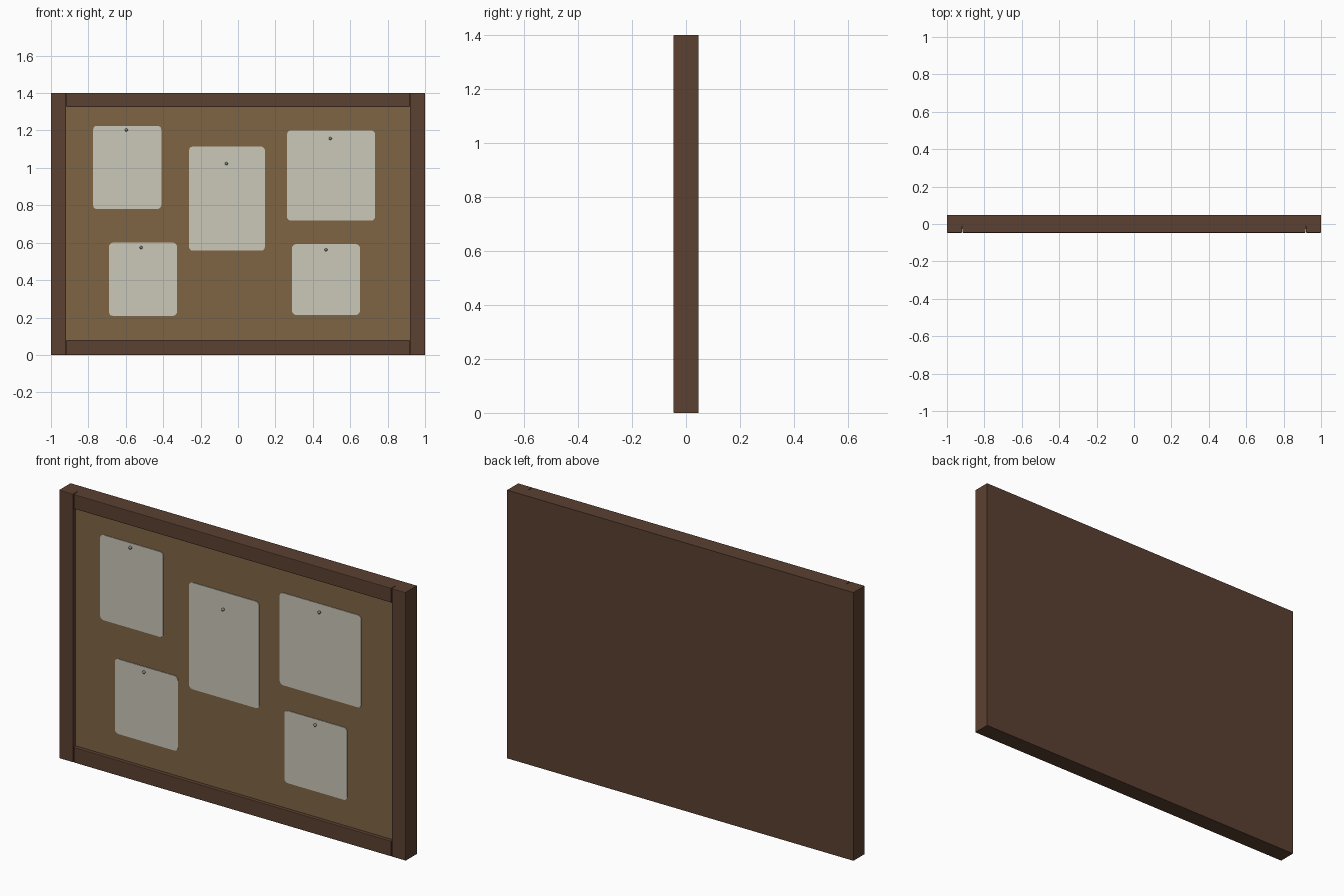
import bpy, bmesh, math
from mathutils import Matrix, Vector

if "Cube" in bpy.data.objects:
    bpy.data.objects.remove(bpy.data.objects["Cube"])


def mat(name, rgb):
    m = bpy.data.materials.new(name)
    m.diffuse_color = (*rgb, 1)
    m.use_nodes = True
    m.node_tree.nodes["Principled BSDF"].inputs["Base Color"].default_value = m.diffuse_color
    return m


WOOD = mat("dark wood", (0.105, 0.052, 0.031))
CORK = mat("cork", (0.21, 0.13, 0.06))
PAPER = mat("paper", (0.60, 0.57, 0.48))
PIN = mat("pin grey", (0.25, 0.25, 0.24))


def finish(bm, name, m):
    bmesh.ops.recalc_face_normals(bm, faces=bm.faces)
    me = bpy.data.meshes.new(name)
    bm.to_mesh(me)
    bm.free()
    me.materials.append(m)
    ob = bpy.data.objects.new(name, me)
    bpy.context.collection.objects.link(ob)
    return ob


def box(name, x, y, z, m, bevel=0.0):
    bm = bmesh.new()
    bmesh.ops.create_cube(bm, size=1)
    for v in bm.verts:
        v.co = Vector((x[v.co.x > 0], y[v.co.y > 0], z[v.co.z > 0]))
    if bevel:  # soften only the front edges
        edges = [e for e in bm.edges if all(v.co.y < y[0] + 1e-5 for v in e.verts)]
        bmesh.ops.bevel(bm, geom=edges, offset=bevel, segments=2, profile=0.5, affect='EDGES')
    return finish(bm, name, m)


F, B = -0.047, 0.047      # front and back of the frame
BACK, CORK_Y = -0.012, -0.028
H, W = 1.4, 0.92

# Backing and cork surface
box("backing_board", (-1, 1), (BACK, B), (0, H), WOOD)
box("cork_board", (-W - 0.001, W + 0.001), (CORK_Y, BACK + 0.005), (0.07, 1.335), CORK)

# Frame bars
box("left_stile", (-1, -W), (F, BACK), (0, H), WOOD, 0.003)
box("right_stile", (W, 1), (F, BACK), (0, H), WOOD, 0.003)
box("bottom_rail", (-W + 0.003, W - 0.003), (F, BACK), (0, 0.08), WOOD, 0.003)
box("top_rail", (-W + 0.003, W - 0.003), (F, BACK), (1.325, H), WOOD, 0.003)


# Rounded sheet of paper
def sheet(name, x0, x1, z0, z1, r=0.02, t=0.004):
    bm = bmesh.new()
    corners = [(x1 - r, z1 - r), (x0 + r, z1 - r), (x0 + r, z0 + r), (x1 - r, z0 + r)]
    verts = []
    for i, (cx, cz) in enumerate(corners):
        for k in range(4):
            a = math.radians(90 * i + 30 * k)
            verts.append(bm.verts.new((cx + r * math.cos(a), CORK_Y + 0.001, cz + r * math.sin(a))))
    face = bm.faces.new(verts)
    ext = bmesh.ops.extrude_face_region(bm, geom=[face])
    moved = [g for g in ext["geom"] if isinstance(g, bmesh.types.BMVert)]
    bmesh.ops.translate(bm, verts=moved, vec=(0, -t, 0))
    finish(bm, name, PAPER)


# Round push pin
def pin(name, x, z, r=0.008):
    bm = bmesh.new()
    bmesh.ops.create_uvsphere(bm, u_segments=12, v_segments=8, radius=r,
                              matrix=Matrix.Translation((x, CORK_Y - 0.008, z)))
    for f in bm.faces:
        f.smooth = True
    finish(bm, name, PIN)


notes = [
    (-0.775, -0.41, 0.78, 1.225, -0.597, 1.203),
    (-0.262, 0.144, 0.557, 1.114, -0.062, 1.023),
    (0.262, 0.733, 0.718, 1.2, 0.494, 1.157),
    (-0.69, -0.326, 0.209, 0.6, -0.518, 0.574),
    (0.289, 0.652, 0.214, 0.592, 0.47, 0.562),
]
for i, (x0, x1, z0, z1, px, pz) in enumerate(notes, 1):
    sheet(f"paper_note_{i}", x0, x1, z0, z1)
    pin(f"push_pin_{i}", px, pz)
